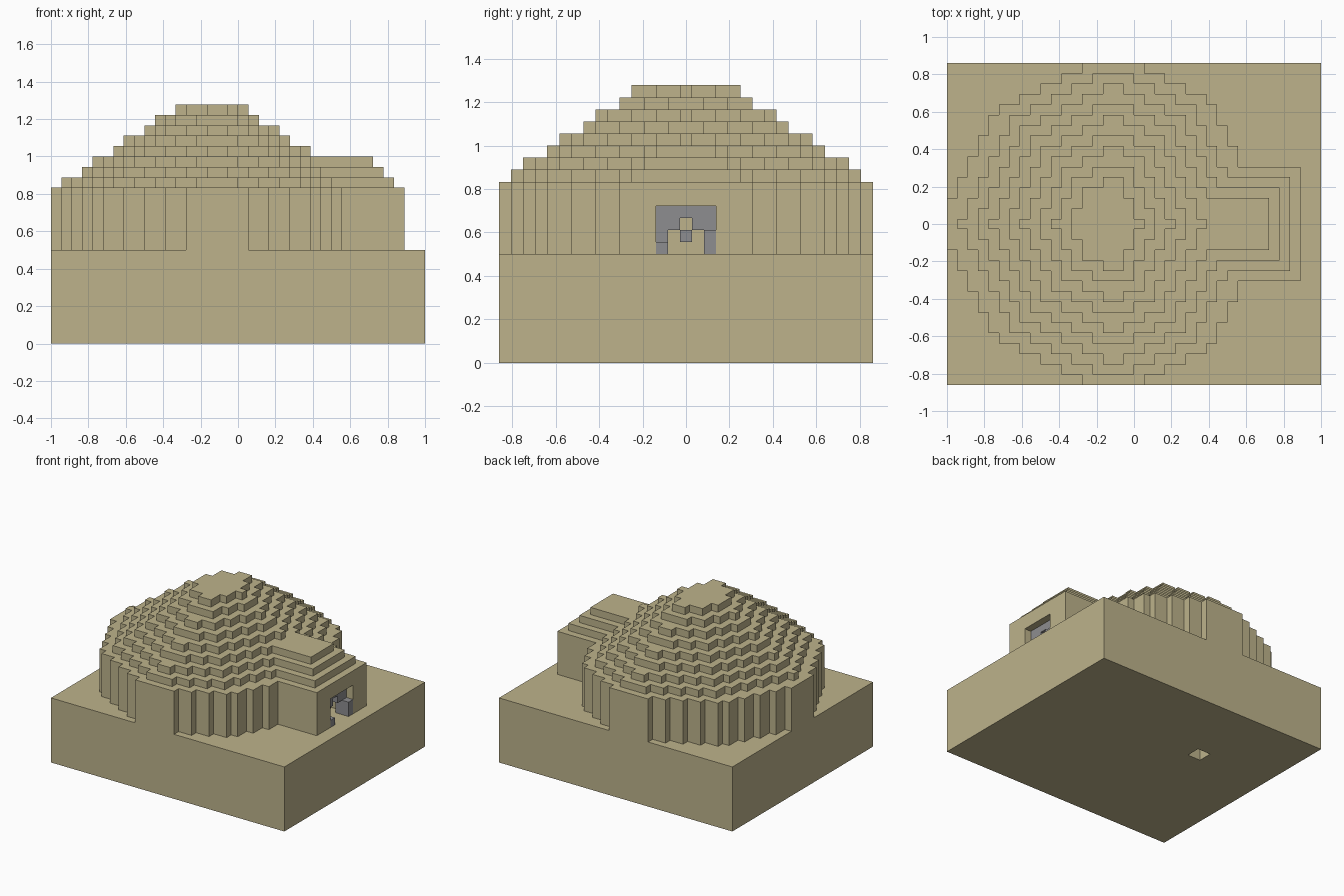
import bpy
import bmesh
from math import floor

U = 1 / 18            # one block
NX, NY = 36, 31       # plot size in blocks
MID = 15              # block index of the dome's centre line

cube = bpy.data.objects.get("Cube")
if cube:
    bpy.data.objects.remove(cube, do_unlink=True)


def make_material(name, rgb):
    mat = bpy.data.materials.new(name)
    mat.use_nodes = True
    mat.diffuse_color = (*rgb, 1)
    bsdf = next(n for n in mat.node_tree.nodes if n.type == 'BSDF_PRINCIPLED')
    bsdf.inputs["Base Color"].default_value = (*rgb, 1)
    return mat


SAND = make_material("sandstone", (0.51, 0.45, 0.26))
GREY = make_material("grey stone", (0.27, 0.27, 0.28))


def prism(name, outline, z0, z1, mat):
    """Extrude a block-grid outline from height z0 to z1."""
    bm = bmesh.new()
    verts = [bm.verts.new((x * U - NX * U / 2, y * U - NY * U / 2, z0 * U))
             for x, y in outline]
    face = bm.faces.new(verts)
    up = bmesh.ops.extrude_face_region(bm, geom=[face])
    bmesh.ops.translate(bm, vec=(0, 0, (z1 - z0) * U),
                        verts=[g for g in up["geom"] if isinstance(g, bmesh.types.BMVert)])
    bmesh.ops.recalc_face_normals(bm, faces=bm.faces)
    mesh = bpy.data.meshes.new(name)
    bm.to_mesh(mesh)
    bm.free()
    mesh.materials.append(mat)
    obj = bpy.data.objects.new(name, mesh)
    bpy.context.collection.objects.link(obj)
    return obj


def box(name, x, y, z, mat):
    corners = [(x[0], y[0]), (x[1], y[0]), (x[1], y[1]), (x[0], y[1])]
    return prism(name, corners, z[0], z[1], mat)


def cut(target, cutter):
    """Subtract the cutter from the target and discard it."""
    cutter.hide_render = True
    mod = target.modifiers.new("cut", 'BOOLEAN')
    mod.operation, mod.solver, mod.object = 'DIFFERENCE', 'EXACT', cutter
    bpy.context.view_layer.objects.active = target
    bpy.ops.object.modifier_apply(modifier=mod.name)
    bpy.data.objects.remove(cutter, do_unlink=True)


def reach(dy, steep, shallow):
    """Blocks reached sideways in a row, inside an eight-sided ring."""
    return min(MID, floor(2 * (steep - dy)), floor(shallow - dy / 2))


def layer_outline(k):
    """Stepped outline of dome layer k, with the entrance wing on the low ones."""
    height = min(MID, floor(16 - 1.5 * k))
    left, right = [], []
    for j in range(MID - height, MID + height + 1):
        dy = abs(j - MID)
        x0 = MID - reach(dy, 16 - 1.5 * k, 16 - 1.51 * k)
        x1 = MID + 1 + reach(dy, 16.5 - 1.5 * k, 15.5 - 1.51 * k)
        if k < 4 and dy <= 5 - k:
            x1 = 34 - k
        # start a new step only where the row length changes
        for side, x in ((left, x0), (right, x1)):
            if side and side[-1][0] == x:
                side[-1] = (x, j + 1)
            else:
                side += [(x, j), (x, j + 1)]
    return right + left[::-1]


# Ground block with a small shaft in its underside
base = box("base", (0, NX), (0, NY), (0, 9), SAND)
cut(base, box("shaft_cutter", (10, 12), (19, 21), (-1, 8), SAND))

# Dome wall with the doorway, then the stepped roof
wall = prism("dome_wall", layer_outline(0), 9, 15, SAND)
cut(wall, box("doorway_cutter", (22, 35), (13, 18), (8, 13), SAND))
for k in range(1, 9):
    prism(f"roof_step_{k}", layer_outline(k), 14 + k, 15 + k, SAND)

# Grey stone arch set into the doorway
box("arch_lintel", (32, 33), (13, 18), (12, 13), GREY)
for name, y, inner, front_top in (("front", 13, 14, 10), ("back", 17, 16, 11)):
    box(f"arch_post_{name}", (32, 33), (y, y + 1), (9, 12), GREY)
    box(f"arch_corner_{name}", (32, 33), (inner, inner + 1), (11, 12), GREY)
    box(f"arch_foot_{name}", (33, 34), (y, y + 1), (9, front_top), GREY)
box("hanging_block", (31, 32), (15, 16), (10, 11), GREY)
